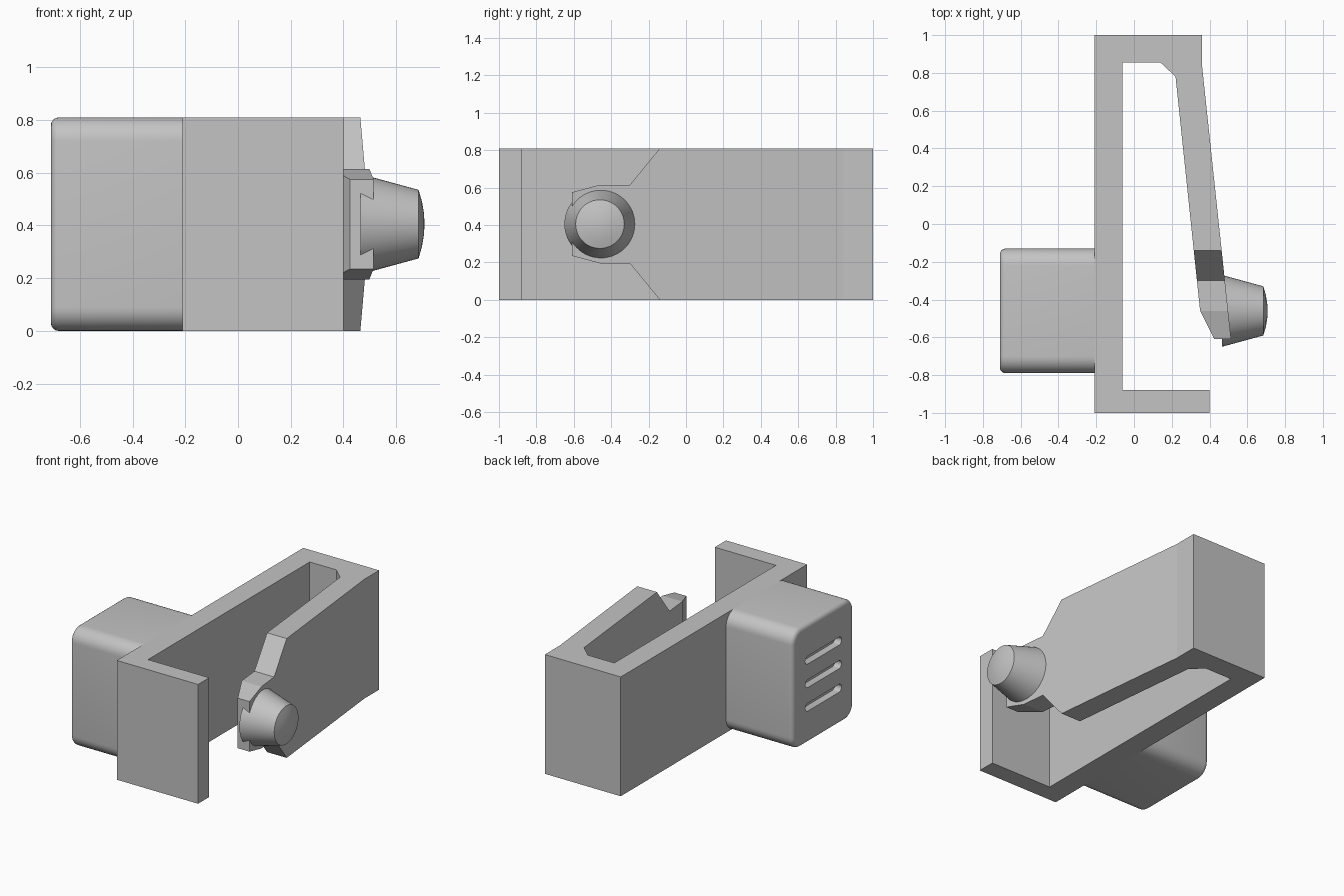
import bpy, bmesh, math
from mathutils import Vector

if "Cube" in bpy.data.objects:
    bpy.data.objects.remove(bpy.data.objects["Cube"])

H = 0.81          # overall height
MID = H / 2
BOX_Y = -0.46     # shared centre of the housing and the button

grey = bpy.data.materials.new("plain grey")
grey.use_nodes = True
grey.diffuse_color = (0.55, 0.55, 0.55, 1)
grey.node_tree.nodes["Principled BSDF"].inputs["Base Color"].default_value = (0.55, 0.55, 0.55, 1)


def add_object(name, bm):
    bmesh.ops.recalc_face_normals(bm, faces=bm.faces)
    mesh = bpy.data.meshes.new(name)
    bm.to_mesh(mesh)
    bm.free()
    mesh.materials.append(grey)
    obj = bpy.data.objects.new(name, mesh)
    bpy.context.collection.objects.link(obj)
    return obj


def prism(name, points, offset):
    """Extrude a closed 3D polygon along an offset."""
    bm = bmesh.new()
    face = bm.faces.new([bm.verts.new(p) for p in points])
    new = bmesh.ops.extrude_face_region(bm, geom=[face], use_keep_orig=True)["geom"]
    bmesh.ops.translate(bm, vec=Vector(offset), verts=[v for v in new if isinstance(v, bmesh.types.BMVert)])
    return add_object(name, bm)


def activate(obj):
    bpy.ops.object.select_all(action='DESELECT')
    obj.select_set(True)
    bpy.context.view_layer.objects.active = obj


def cut(obj, cutters):
    for cutter in cutters:
        cutter.hide_render = True
        mod = obj.modifiers.new("cut", 'BOOLEAN')
        mod.operation, mod.solver, mod.object = 'DIFFERENCE', 'EXACT', cutter
        activate(obj)
        bpy.ops.object.modifier_apply(modifier=mod.name)
        bpy.data.objects.remove(cutter)


def smooth(obj):
    activate(obj)
    bpy.ops.object.shade_smooth_by_angle(angle=math.radians(30))


# Clip frame: spine, end bar, foot and springy arm in one plan outline
outline = [(-0.21, -1), (0.40, -1), (0.40, -0.88), (-0.06, -0.88), (-0.06, 0.855),
           (0.14, 0.855), (0.22, 0.78), (0.35, -0.46), (0.425, -0.61), (0.514, -0.61),
           (0.36, 0.84), (0.36, 1), (-0.21, 1)]
frame = prism("clip_frame", [(x, y, 0) for x, y in outline], (0, 0, H))

# Narrow the arm tip above and below
notch = [(-0.10, 0.859), (-0.30, 0.615), (-0.46, 0.615), (-0.64, 0.567), (-0.64, 0.859)]
cut(frame, [prism("arm_cutter", [(0.25, y, z if top else H - z) for y, z in notch], (0.4, 0, 0))
            for top in (True, False)])

# Housing: block with rounded edges and a softened outer rim
bm = bmesh.new()
bmesh.ops.create_cube(bm, size=1)
bmesh.ops.scale(bm, vec=(0.5, 0.66, H), verts=bm.verts)
bmesh.ops.translate(bm, vec=(-0.46, BOX_Y, MID), verts=bm.verts)
long_edges = [e for e in bm.edges if abs(e.verts[0].co.x - e.verts[1].co.x) > 0.1]
bmesh.ops.bevel(bm, geom=long_edges, offset=0.09, segments=8, profile=0.5, affect='EDGES')
rim = [e for e in bm.edges if all(v.co.x < -0.70 for v in e.verts)]
bmesh.ops.bevel(bm, geom=rim, offset=0.03, segments=4, profile=0.5, affect='EDGES')
housing = add_object("housing", bm)

# Three round-ended slots in the housing's outer face
slots = []
for i in (-1, 0, 1):
    loop = []
    for side in (1, -1):
        for k in range(9):
            a = math.pi * (k / 8 - 0.5)
            loop.append((-0.76, BOX_Y + side * (0.168 + 0.027 * math.cos(a)),
                         MID + 0.16 * i + side * 0.027 * math.sin(a)))
    slots.append(prism("slot_cutter", loop, (0.10, 0, 0)))
cut(housing, slots)
smooth(housing)

# Button: tapered peg with a shallow domed end, turned about the x direction
profile = [(0.465, 0), (0.465, 0.19), (0.685, 0.13), (0.698, 0.085), (0.705, 0.043), (0.708, 0)]
bm = bmesh.new()
verts = [bm.verts.new((x, BOX_Y + r, MID)) for x, r in profile]
edges = [bm.edges.new(pair) for pair in zip(verts, verts[1:])]
bmesh.ops.spin(bm, geom=verts + edges, cent=(0, BOX_Y, MID), axis=(1, 0, 0),
               angle=math.tau, steps=48)
bmesh.ops.remove_doubles(bm, verts=bm.verts, dist=0.0005)
button = add_object("button", bm)
smooth(button)
